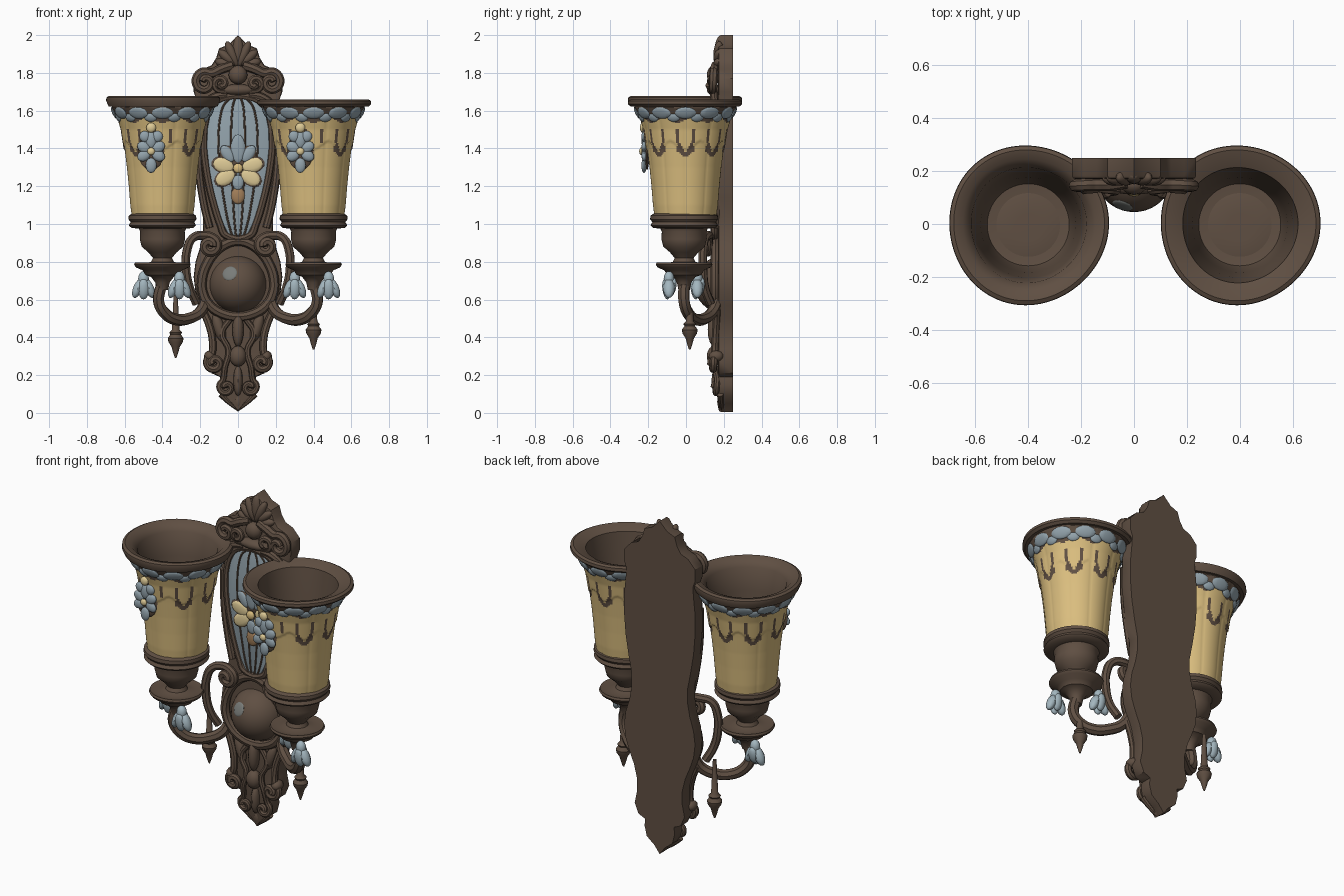
import bpy, bmesh, math
from mathutils import Matrix, Vector, Euler
from math import sin, cos, pi, radians

if "Cube" in bpy.data.objects:
    bpy.data.objects.remove(bpy.data.objects["Cube"])


def mat(name, r, g, b):
    m = bpy.data.materials.new(name)
    m.diffuse_color = (r, g, b, 1)
    m.use_nodes = True
    m.node_tree.nodes["Principled BSDF"].inputs["Base Color"].default_value = m.diffuse_color
    return m


BROWN = mat("aged bronze", 0.115, 0.078, 0.055)
YELLOW = mat("honey glass", 0.70, 0.51, 0.21)
BLUE = mat("grey blue glass", 0.29, 0.365, 0.41)
CREAM = mat("cream glass", 0.74, 0.60, 0.31)
AMBER = mat("amber glass", 0.36, 0.21, 0.10)
CRYSTAL = mat("pale crystal", 0.37, 0.47, 0.52)
GREY = mat("dull grey", 0.19, 0.20, 0.19)


def finish(name, bm, *mats):
    bmesh.ops.recalc_face_normals(bm, faces=bm.faces)
    me = bpy.data.meshes.new(name)
    bm.to_mesh(me)
    bm.free()
    for m in mats:
        me.materials.append(m)
    o = bpy.data.objects.new(name, me)
    bpy.context.collection.objects.link(o)
    return o


def blobs(name, items, m, seg=12):
    """Ellipsoids given as (location, scale, rotation)."""
    bm = bmesh.new()
    for loc, sc, rot in items:
        bmesh.ops.create_uvsphere(bm, u_segments=seg, v_segments=max(8, seg // 2), radius=1,
                                  matrix=Matrix.LocRotScale(Vector(loc), Euler(rot), Vector(sc)))
    return finish(name, bm, m)


def lathe(name, prof, cx, cy, mats, seg=48, warp=None, rule=None):
    bm = bmesh.new()
    rows = []
    for r, z in prof:
        row = []
        for i in range(seg):
            a = 2 * pi * i / seg
            rr = r * (warp(z, a, r) if warp else 1)
            row.append(bm.verts.new((cx + rr * cos(a), cy + rr * sin(a), z)))
        rows.append(row)
    for k in range(len(rows) - 1):
        for i in range(seg):
            j = (i + 1) % seg
            f = bm.faces.new((rows[k][i], rows[k][j], rows[k + 1][j], rows[k + 1][i]))
            if rule:
                f.material_index = rule(k, (prof[k][1] + prof[k + 1][1]) / 2, 2 * pi * (i + .5) / seg)
    for end in (rows[0], rows[-1]):
        bm.faces.new(end).material_index = len(mats) - 1
    return finish(name, bm, *mats)


def tube(name, pts, r, m=BROWN, taper=1.0, closed=False):
    cu = bpy.data.curves.new(name, 'CURVE')
    cu.dimensions = '3D'
    cu.bevel_depth = r
    cu.bevel_resolution = 2
    cu.resolution_u = 5
    cu.use_fill_caps = True
    s = cu.splines.new('BEZIER')
    s.bezier_points.add(len(pts) - 1)
    s.use_cyclic_u = closed
    for i, (b, p) in enumerate(zip(s.bezier_points, pts)):
        b.co = p
        b.handle_left_type = b.handle_right_type = 'AUTO'
        b.radius = 1 + (taper - 1) * i / (len(pts) - 1)
    cu.materials.append(m)
    o = bpy.data.objects.new(name, cu)
    bpy.context.collection.objects.link(o)
    return o


def spiral(cx, cz, y, r0, r1, a0, turns):
    n = 10
    return [(cx + (r0 + (r1 - r0) * i / n) * cos(a0 + turns * 2 * pi * i / n), y - .02 * i / n,
             cz + (r0 + (r1 - r0) * i / n) * sin(a0 + turns * 2 * pi * i / n)) for i in range(n + 1)]


def flip(pts, s):
    return [(x * s, y, z) for x, y, z in pts]


def slab(name, half, y0, y1, m, bevel):
    """Symmetric plate from a half outline of (half width, z)."""
    pts = [(x, z) for x, z in half] + [(-x, z) for x, z in reversed(half) if x > 0]
    bm = bmesh.new()
    f = bm.faces.new([bm.verts.new((x, y1, z)) for x, z in pts])
    g = bmesh.ops.extrude_face_region(bm, geom=[f])
    for v in g['geom']:
        if isinstance(v, bmesh.types.BMVert):
            v.co.y = y0
    front = [e for e in bm.edges if all(abs(v.co.y - y0) < 1e-5 for v in e.verts)]
    bmesh.ops.bevel(bm, geom=front, offset=bevel, segments=2, affect='EDGES', profile=.5)
    return finish(name, bm, m)


# Back plate
slab("back_plate", [(0, .005), (.035, .05), (.085, .09), (.10, .15), (.095, .19), (.14, .21), (.165, .27),
                    (.15, .34), (.15, .42), (.17, .5), (.2, .57), (.225, .64), (.235, .72), (.225, .8),
                    (.2, .88), (.185, .96), (.185, 1.04), (.205, 1.14), (.225, 1.26), (.235, 1.38), (.235, 1.5),
                    (.225, 1.6), (.22, 1.66), (.235, 1.7), (.235, 1.77), (.19, 1.82), (.14, 1.84), (.115, 1.88),
                    (.1, 1.93), (.05, 1.95), (0, 2.0)], .17, .25, BROWN, .014)

# Oval glass panel with border and leading
PW = [(.05, .94), (.08, 1.0), (.112, 1.1), (.137, 1.2), (.155, 1.3), (.166, 1.4), (.164, 1.5),
      (.15, 1.57), (.12, 1.63), (.07, 1.665)]
slab("glass_panel", PW, .14, .2, BLUE, .008)
border = [(x + .014, .15, z) for x, z in PW]
tube("panel_border", border + flip(border[::-1], -1), .02, closed=True)
for k in (-.62, -.22, .22, .62):
    tube("panel_leading", [(x * k, .14, z) for x, z in PW], .0055)


# Flower on the panel
def petal(c, a, d, w, l, t=.009):
    return ((c[0] + d * sin(a), c[1], c[2] + d * cos(a)), (w, t, l), (0, a, 0))


c = (0, .128, 1.29)
lobes = (-2.15, -1.3, 1.3, 2.15)
blobs("panel_flower_cream", [petal(c, a, .08, .038, .055) for a in lobes], CREAM)
blobs("panel_flower_blue", [petal(c, a, d, w, l) for a, d, w, l in
                            ((0, .11, .038, .075), (-.6, .1, .028, .05), (.6, .1, .028, .05), (pi, .07, .03, .04))], BLUE)
blobs("panel_flower_edges", [petal((0, .136, 1.29), a, .08, .044, .065) for a in lobes + (-.6, 0, .6)], BROWN)
blobs("panel_flower_centre", [((0, .118, 1.295), (.026, .014, .026), (0, 0, 0))], YELLOW)
blobs("panel_drop", [((0, .133, 1.15), (.036, .012, .045), (0, 0, 0))], AMBER)

# Central boss with its frame, flattened at the wall side
boss = blobs("boss", [((0, .2, .68), (.152, .155, .152), (0, 0, 0))], BROWN, 40)
for v in boss.data.vertices:
    v.co.y = min(v.co.y, .235)
n = Vector((-.29, -.87, .39)).normalized()
blobs("boss_spot", [(Vector((0, .2, .68)) + n * .149, (.04, .04, .008), n.to_track_quat('Z', 'Y').to_euler())], GREY, 20)
tube("boss_frame", [(.19 * cos(a) * (1 - .15 * sin(a)), .155, .71 + .2 * sin(a))
                    for a in [2 * pi * i / 16 for i in range(16)]], .026, closed=True)

# Top crest
blobs("crest_palmette", [petal((0, .175, 1.83), a, .075, .026, l, .03) for a, l in
                         ((-1.3, .05), (-.85, .06), (-.42, .075), (.42, .075), (.85, .06), (1.3, .05))]
      + [((0, .18, 1.91), (.032, .03, .085), (0, 0, 0)), ((0, .15, 1.79), (.05, .04, .05), (0, 0, 0)),
         ((0, .15, 1.71), (.1, .04, .03), (0, 0, 0))], BROWN)
for s in (1, -1):
    tube("crest_scroll", flip([(.03, .16, 1.84), (.09, .15, 1.82)] + spiral(.175, 1.75, .15, .06, .015, 2.2, -1.3), s), .026, taper=.7)
    tube("crest_inner_scroll", flip([(.02, .15, 1.7)] + spiral(.09, 1.745, .14, .04, .012, -1.8, 1.2), s), .018)
    tube("crest_shoulder", flip([(.06, .15, 1.685), (.13, .15, 1.67), (.19, .155, 1.62), (.205, .16, 1.54)], s), .024, taper=.6)
    tube("side_moulding", flip([(.212, .165, 1.5), (.208, .165, 1.3), (.18, .165, 1.1), (.15, .16, .98)], s), .02)
    # Lower plate scrollwork
    tube("lower_outer_scroll", flip([(.19, .165, .55), (.155, .16, .47), (.135, .155, .38)]
                                    + spiral(.125, .265, .15, .045, .012, 1.2, -1.3), s), .02)
    tube("lower_inner_scroll", flip([(.04, .16, .5), (.085, .155, .42), (.05, .15, .33), (.07, .15, .24)]
                                    + spiral(.062, .135, .165, .042, .01, 1.1, -1.2), s), .016)
    tube("tip_moulding", flip([(.09, .18, .1), (.05, .185, .06), (0, .19, .02)], s), .018, taper=.6)
    blobs("lower_leaf", [((s * .1, .17, .45), (.03, .03, .08), (0, s * .3, 0)),
                         ((s * .15, .16, .3), (.03, .04, .03), (0, 0, 0))], BROWN)
blobs("lower_rib", [((0, .15, .44), (.03, .035, .09), (0, 0, 0)), ((0, .15, .3), (.045, .04, .055), (0, 0, 0)),
                    ((0, .17, .17), (.025, .035, .08), (0, 0, 0)), ((0, .195, .06), (.025, .03, .05), (0, 0, 0))], BROWN)

# Shade shape: outer wall, rolled rim, inner wall
OUT = [(.163, 1.04), (.171, 1.1), (.179, 1.2), (.189, 1.3), (.202, 1.4), (.217, 1.5), (.234, 1.56), (.268, 1.625)]
N = 72


def radius(z):
    for (r0, z0), (r1, z1) in zip(OUT, OUT[1:]):
        if z <= z1:
            return r0 + (r1 - r0) * (z - z0) / (z1 - z0)
    return OUT[-1][0]


outer = [(radius(1.04 + .585 * i / N), 1.04 + .585 * i / N) for i in range(N + 1)]


def near(a, n, ph=0):
    """Angular distance to the nearest of n evenly spaced directions."""
    step = 2 * pi / n
    return abs((a - ph * step + step / 2) % step - step / 2)


def warp(z, a, r):
    if abs(r - radius(z)) > 1e-4 or z > 1.62:
        return 1 + .014 * sin(3 * a + 1) * (z > 1.6)
    hem = 1.44 - .05 * (1 - near(a, 8) / (pi / 8))
    return .985 + .02 * abs(sin(5 * a)) ** .5 + (.025 if z > hem else 0)


def paint(k, z, a):
    if k >= N or z > 1.55 + .012 * sin(9 * a):
        return 1
    d = near(a, 8)
    leaf = d < .24 and 1.35 + .16 * d < z < 1.405 - .03 * cos(d * 20) and abs(a - 1.5 * pi) > .4
    streak = near(a, 16, .5) < .03 and 1.43 < z < 1.5
    return 1 if leaf or streak else 0


for s, top in ((-1, .018), (1, 0)):
    side = "left" if s < 0 else "right"
    cx, cy = .4 * s, -.003
    rim = [(.288, 1.622), (.302, 1.635 + top), (.3, 1.652 + top), (.285, 1.66 + top), (.25, 1.65 + top),
           (.218, 1.635), (.2, 1.5), (.18, 1.3), (.165, 1.1), (.155, 1.06), (.08, 1.05)]
    lathe(side + "_shade", outer + rim, cx, cy, (YELLOW, BROWN), 160, warp, paint)

    # Petals under the rim
    def ring(n, z, off, sc, tilt, ph=0):
        return [((cx + (radius(z) + off) * cos(a), cy + (radius(z) + off) * sin(a), z), sc, (tilt, 0, a + pi / 2))
                for a in [2 * pi * (i + ph) / n for i in range(n)]]
    blobs(side + "_rim_petals", ring(12, 1.588, .007, (.056, .01, .034), .45)
          + ring(12, 1.563, .006, (.034, .01, .024), .4, .5), BLUE)
    # Flower on the shade front
    fx = -.46 if s < 0 else .33
    f = (fx, -.222, 1.385)
    blobs(side + "_flower_petals", [petal(f, a, d, .029, l, .014) for a, d, l in
                                    ((0, .06, .045), (1.05, .045, .036), (2.1, .045, .036), (pi, .075, .04),
                                     (-2.1, .045, .036), (-1.05, .045, .036), (.4, .085, .03), (-.4, .085, .03))], BLUE)
    blobs(side + "_flower_backing", [((fx, -.206, 1.385), (.07, .012, .1), (0, 0, 0))], BROWN)
    blobs(side + "_flower_centre", [((fx, -.236, 1.385), (.02, .012, .02), (0, 0, 0)),
                                    ((fx, -.23, 1.51), (.026, .014, .026), (0, 0, 0))], CREAM)

    # Cup and drip pan
    lathe(side + "_cup", [(.03, .65), (.038, .69), (.06, .72), (.09, .73), (.105, .755), (.14, .77), (.15, .785),
                          (.145, .797), (.1, .788), (.06, .8), (.05, .82), (.075, .85), (.11, .88), (.12, .92),
                          (.118, .96), (.125, .975), (.165, .98), (.178, .993), (.168, 1.01), (.18, 1.025),
                          (.178, 1.045), (.16, 1.055), (.05, 1.056)], s * .4, -.01, (BROWN,))
    # Two hanging crystal blossoms
    drops = []
    for x, y in (((-.31, -.09), (-.5, .06)) if s < 0 else ((.48, -.09), (.3, .06))):
        drops += [((x, y, .71), (.03, .028, .04), (0, 0, 0)), ((x, y - .015, .655), (.03, .02, .055), (.15, 0, 0)),
                  ((x, y + .018, .665), (.028, .02, .05), (-.2, 0, 0))]
        drops += [((x + d * .03, y, .66), (.026, .03, .055), (0, -d * .4, 0)) for d in (-1, 1)]
    blobs(side + "_crystals", drops, CRYSTAL, 10)

    # Lower arm and upper hooked scroll
    tube(side + "_arm", flip([(.17, .17, .6), (.2, .14, .535), (.26, .1, .5), (.33, .05, .495), (.39, .01, .53),
                              (.42, -.01, .59), (.405, -.01, .68)], s), .031)
    tube(side + "_upper_scroll", flip(spiral(.15, .885, .12, .045, .015, 2.2, 1.2)[::-1]
                                      + [(.19, .12, .94), (.24, .1, .925), (.27, .09, .86), (.275, .09, .76),
                                         (.255, .1, .66), (.22, .13, .58)], s), .024)
    # Pendant finial
    px, py, pz, tip, tr = (-.33, .2, .29, .64, .01) if s < 0 else (.4, .02, .335, .53, .018)
    lathe(side + "_pendant", [(.004, pz), (.014, pz + .03), (.022, pz + .06), (.038, pz + .085), (.042, pz + .105),
                              (.028, pz + .125), (.034, pz + .135), (.02, pz + .15), (tr, tip)], px, py, (BROWN,), 16)

# Turn the curves to meshes and smooth everything
bpy.ops.object.select_all(action='DESELECT')
curves = [o for o in bpy.data.objects if o.type == 'CURVE']
for o in curves:
    o.select_set(True)
bpy.context.view_layer.objects.active = curves[0]
bpy.ops.object.convert(target='MESH')
bpy.ops.object.select_all(action='SELECT')
bpy.ops.object.shade_smooth_by_angle(angle=radians(40))
